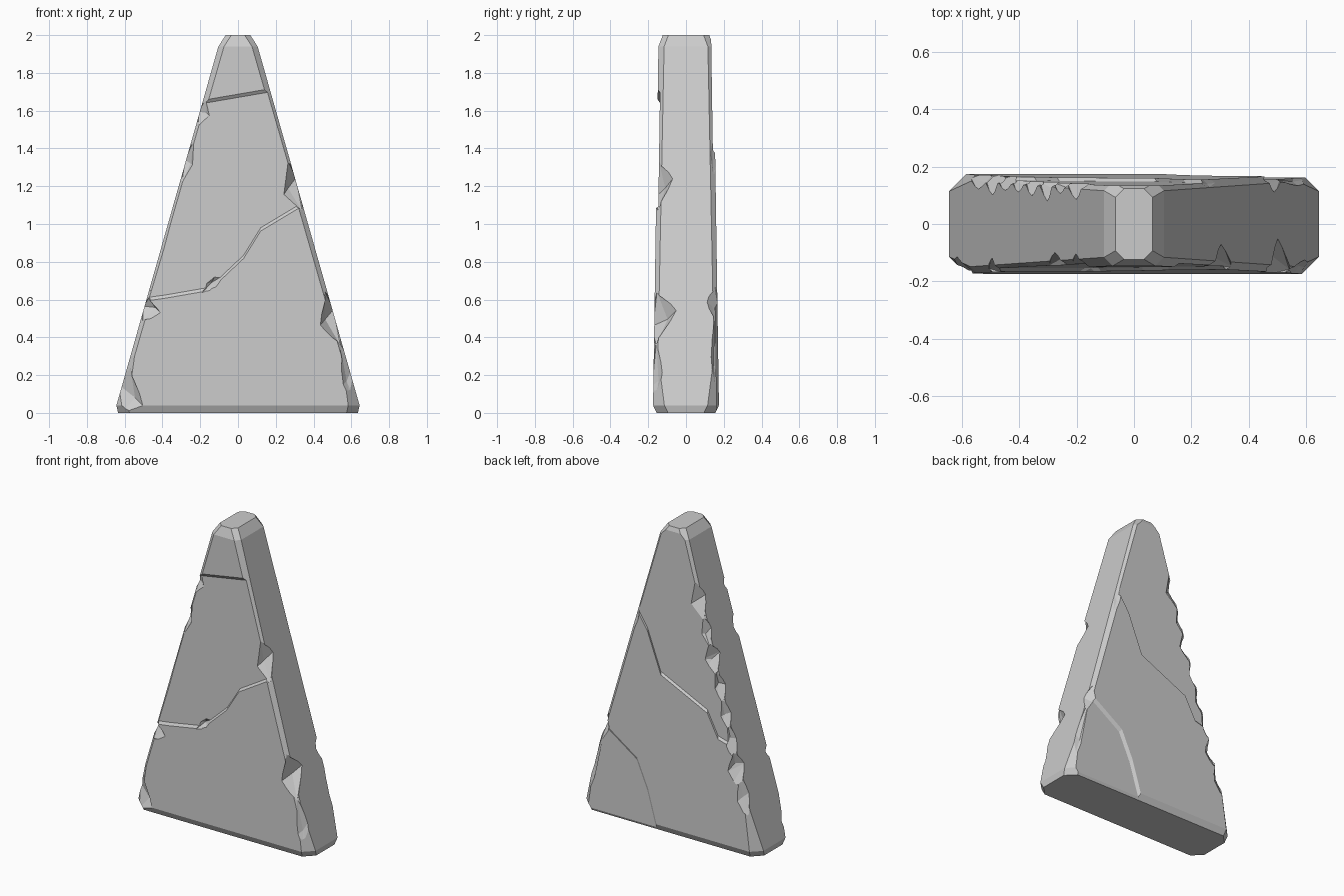
import bpy, bmesh, math, random
from mathutils import Vector

if "Cube" in bpy.data.objects:
    bpy.data.objects.remove(bpy.data.objects["Cube"])

random.seed(4)


def mesh_object(name, bm):
    bmesh.ops.recalc_face_normals(bm, faces=bm.faces)
    me = bpy.data.meshes.new(name)
    bm.to_mesh(me)
    bm.free()
    ob = bpy.data.objects.new(name, me)
    bpy.context.collection.objects.link(ob)
    return ob


def loft(name, rings):
    bm = bmesh.new()
    loops = [[bm.verts.new(p) for p in r] for r in rings]
    n = len(rings[0])
    for a, b in zip(loops, loops[1:]):
        for i in range(n):
            bm.faces.new((a[i], a[(i + 1) % n], b[(i + 1) % n], b[i]))
    bm.faces.new(loops[0][::-1])
    bm.faces.new(loops[-1])
    return mesh_object(name, bm)


def half_width(z):
    return 0.655 - 0.284 * z


def half_depth(z):
    return 0.175 - 0.015 * z


# Tapered slab with chamfered corners: height, chamfer, inset
def ring(z, c, inset):
    w, d = half_width(z) - inset, half_depth(z) - inset
    pts = []
    for sx, sy in ((-1, -1), (1, -1), (1, 1), (-1, 1)):
        pair = [(sx * w, sy * (d - c), z), (sx * (w - c), sy * d, z)]
        pts += pair if sx == sy else pair[::-1]
    return pts


slab = loft("stone_slab", [ring(0, .06, .02), ring(.04, .06, 0), ring(.3, .022, 0),
                           ring(1.94, .03, 0), ring(2, .03, .022)])


def carve(cutter):
    m = slab.modifiers.new("carve", 'BOOLEAN')
    m.operation = 'DIFFERENCE'
    m.solver = 'EXACT'
    m.object = cutter
    cutter.hide_render = True
    bpy.context.view_layer.objects.active = slab
    bpy.ops.object.modifier_apply(modifier=m.name)
    bpy.data.objects.remove(cutter)


# Shallow split panel; its crack walls slope away from height `mid`
def panel(side, pts, mid, push_x, depth=.012):
    inner, outer = [], []
    for x, z in pts:
        zo = z + math.copysign(.06, z - mid)
        inner.append((x, side * (half_depth(z) - depth), z))
        outer.append((x + push_x, side * (half_depth(zo) + .03), zo))
    carve(loft("panel_cutter", [inner, outer]))


panel(-1, [(-.7, .58), (-.38, .625), (-.15, .665), (.03, .835), (.12, .98), (.32, 1.1),
           (.7, 1.2), (.7, 1.79), (-.7, 1.55)], 1.4, 0)
panel(1, [(.5, 1.5), (.26, 1.42), (.18, 1.3), (.08, 1.04), (-.26, .88), (-.34, .73),
          (-.7, .63), (-.7, 2.2), (.5, 2.2)], 3, -.03)
panel(1, [(.8, .67), (.5, .59), (.25, .42), (.17, .24), (.07, -.1), (.8, -.1)], -1, -.05)


def hull_cut(points):
    bm = bmesh.new()
    for p in points:
        bm.verts.new(p)
    bmesh.ops.convex_hull(bm, input=bm.verts)
    bmesh.ops.delete(bm, geom=[v for v in bm.verts if not v.link_faces], context='VERTS')
    carve(mesh_object("chip_cutter", bm))


# Angular chip on a corner edge: half length h, reach a across face, b across side
def chip(sx, sy, z, h, a, b):
    def pt(t, ix, iy):
        zz = z + t * h
        return Vector((sx * (half_width(zz) - ix), sy * (half_depth(zz) - iy), zz))
    r = lambda m: m + random.uniform(-.2, .2)
    deep = random.uniform(.45, .6)
    hull_cut([pt(1, .012, .012), pt(-1, .012, .012), pt(.9, -.08, -.08), pt(-.9, -.08, -.08),
              pt(r(-.3), a, -.006), pt(r(-.7), a * .7, -.006), pt(r(.2), -.006, b),
              pt(r(.5), -.006, b * .6), pt(r(0), a * deep, b * deep)])


# Front left, front right and back right edges
for c in ((1.59, .07, .08, .05), (1.33, .11, .05, .06), (.85, .25, .03, .03),
          (.55, .06, .1, .05), (.10, .15, .15, .06)):
    chip(-1, -1, *c)
for c in ((1.2, .13, .1, .09), (.5, .14, .09, .12), (.2, .17, .06, .05)):
    chip(1, -1, *c)
for c in ((.57, .1, .06, .06), (.28, .28, .05, .04), (1.36, .12, .04, .03)):
    chip(1, 1, *c)

# Back left edge is broken along most of its length
chip(-1, 1, 1.57, .12, .11, .07)
for i in range(7):
    chip(-1, 1, 1.38 - .165 * i, random.uniform(.09, .13),
         random.uniform(.05, .09), random.uniform(.05, .09))

# Small broken pocket along the front crack
hull_cut([Vector((-.13 + .09 * math.cos(t), -.18, .69 + .05 * math.sin(t) + .06 * math.cos(t)))
          for t in (0, 1.3, 2.4, 3.6, 5)] + [Vector((-.14, -.13, .69)), Vector((-.13, -.25, .69))])
